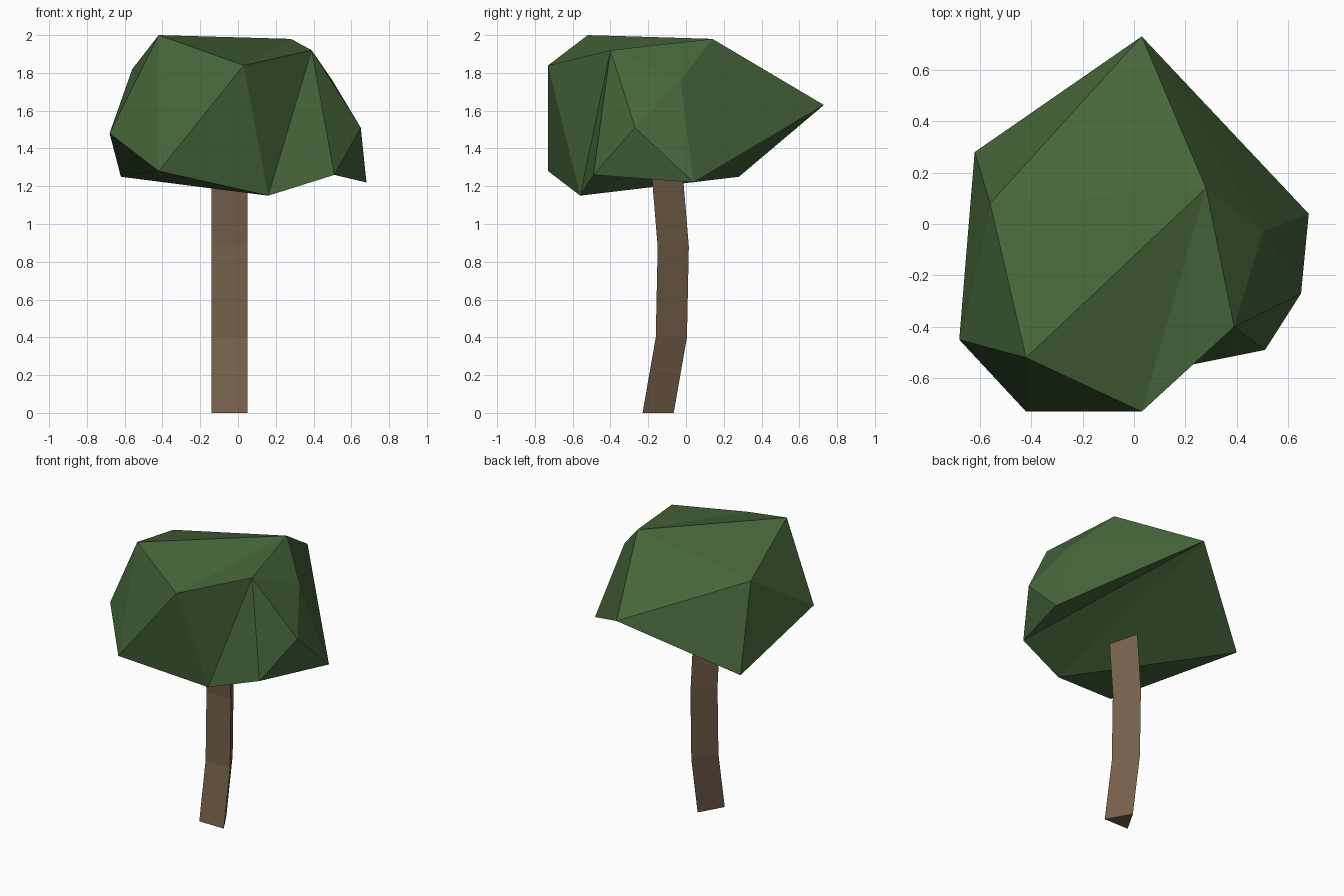
import bpy, bmesh, math

cube = bpy.data.objects.get("Cube")
if cube:
    bpy.data.objects.remove(cube, do_unlink=True)


def make_material(name, colour):
    mat = bpy.data.materials.new(name)
    mat.use_nodes = True
    mat.diffuse_color = (*colour, 1)
    bsdf = mat.node_tree.nodes["Principled BSDF"]
    bsdf.inputs["Base Color"].default_value = (*colour, 1)
    bsdf.inputs["Roughness"].default_value = 0.9
    return mat


def finish(bm, name, mat):
    bmesh.ops.recalc_face_normals(bm, faces=bm.faces[:])
    mesh = bpy.data.meshes.new(name)
    bm.to_mesh(mesh)
    bm.free()
    mesh.materials.append(mat)
    obj = bpy.data.objects.new(name, mesh)
    bpy.context.scene.collection.objects.link(obj)
    return obj


leaf_green = make_material("leaf green", (0.061, 0.133, 0.042))
bark_brown = make_material("bark brown", (0.181, 0.117, 0.068))

# Trunk: three-sided column that follows a gently curved path (y, z)
path = [(-0.175, 0), (-0.105, 0.4), (-0.095, 0.88), (-0.135, 1.36)]
bm = bmesh.new()
rings = []
for y, z in path:
    angles = [math.radians(90 + 120 * i) for i in range(3)]
    rings.append([bm.verts.new((-0.045 + 0.11 * math.cos(a),
                                y + 0.11 * math.sin(a), z)) for a in angles])
for low, high in zip(rings, rings[1:]):
    for i in range(3):
        j = (i + 1) % 3
        bm.faces.new((low[i], low[j], high[j], high[i]))
bm.faces.new(rings[0])
bm.faces.new(rings[-1])
finish(bm, "trunk", bark_brown)

# Canopy: faceted crown described by its named corners
corners = {
    "A": (-0.42, -0.52, 2.0), "B": (0.28, 0.14, 1.98),
    "C": (0.39, -0.40, 1.92), "D": (0.03, -0.73, 1.84),
    "E": (-0.42, -0.73, 1.28), "F": (0.16, -0.56, 1.15),
    "G": (0.51, -0.49, 1.26), "H": (0.65, -0.27, 1.51),
    "I": (0.68, 0.04, 1.22), "J": (0.03, 0.73, 1.63),
    "K": (-0.62, 0.28, 1.25), "L": (-0.68, -0.45, 1.48),
    "M": (-0.56, 0.08, 1.82), "N": (0.50, -0.03, 1.76),
}
facets = {
    "top": "ADB DCB ABM",
    "front": "AED EFD DCF CFG",
    "low_x_side": "AML ALE LEK LMK",
    "high_x_side": "CGH HGI CHN NHI CBN",
    "back": "MBJ MJK NIJ NJB",
    "underside": "KFJ FGJ GIJ KEF",
}
bm = bmesh.new()
verts = {key: bm.verts.new(co) for key, co in corners.items()}
for group in facets.values():
    for facet in group.split():
        bm.faces.new([verts[key] for key in facet])
finish(bm, "canopy", leaf_green)
